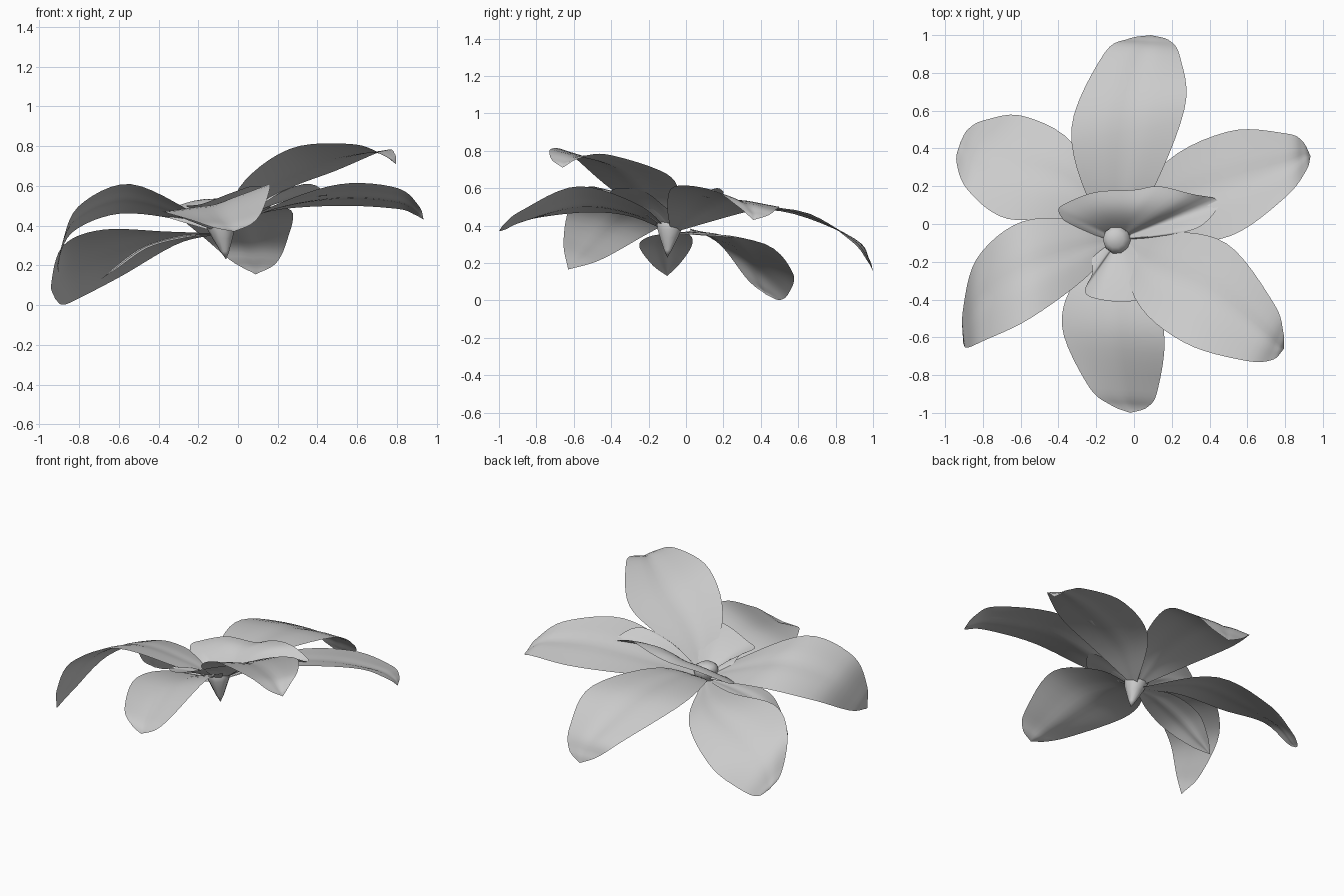
import bpy, bmesh, math
from mathutils import Vector

if "Cube" in bpy.data.objects:
    bpy.data.objects.remove(bpy.data.objects["Cube"])

BASE = (-0.08, -0.08, 0.36)


def spline(points, t):
    # Catmull-Rom through the points, t in 0..1
    p = [Vector(q) for q in points]
    n = len(p) - 1
    i = min(int(t * n), n - 1)
    f = t * n - i
    b, c = p[i], p[i + 1]
    a = p[i - 1] if i > 0 else b * 2 - c
    d = p[i + 2] if i + 2 <= n else c * 2 - b
    return 0.5 * (2 * b + (c - a) * f + (2 * a - 5 * b + 4 * c - d) * f * f
                  + (3 * b - a - 3 * c + d) * f ** 3)


def finish(name, bm):
    bmesh.ops.remove_doubles(bm, verts=bm.verts, dist=0.0005)
    bmesh.ops.dissolve_degenerate(bm, edges=bm.edges, dist=0.0005)
    bmesh.ops.recalc_face_normals(bm, faces=bm.faces)
    me = bpy.data.meshes.new(name)
    bm.to_mesh(me)
    bm.free()
    for f in me.polygons:
        f.use_smooth = True
    ob = bpy.data.objects.new(name, me)
    bpy.context.collection.objects.link(ob)
    return ob


def sheet(name, point, rows, cols):
    # Grid surface from a function of u (outward) and v (across)
    bm = bmesh.new()
    g = [[bm.verts.new(point(r / rows, c / cols)) for c in range(cols + 1)]
         for r in range(rows + 1)]
    for r in range(rows):
        for c in range(cols):
            bm.faces.new((g[r][c], g[r][c + 1], g[r + 1][c + 1], g[r + 1][c]))
    return finish(name, bm)


def petal(name, left, tip, right, bulge=0.0):
    # Surface between two edge curves sharing base and tip, with a midrib groove
    def point(u, v):
        p = spline([BASE] + left + [tip], u).lerp(spline([BASE] + right + [tip], u), v)
        fade = math.sin(math.pi * u)
        p.z += bulge * math.sin(math.pi * v) * fade
        p.z -= 0.01 * math.exp(-((v - 0.5) / 0.12) ** 2) * fade
        return p
    return sheet(name, point, 28, 14)


def fan_petal(name, outline, sag=0.0):
    # Ruffled petal spreading from the base to an open outline
    def point(u, v):
        p = Vector(BASE).lerp(spline(outline, v), u)
        p.z += sag * math.sin(math.pi * u) * math.sin(math.pi * v) ** 0.5 if 0 < v < 1 else 0
        return p
    return sheet(name, point, 12, 40)


# Six large outer petals
petal("petal_back",
      [(-.25, .15, .46), (-.33, .52, .475), (-.16, .9, .33), (-.03, .98, .22)],
      (.09, 1.0, .155),
      [(.1, .18, .48), (.27, .62, .475), (.245, .88, .32), (.19, .97, .21)], 0.01)
petal("petal_back_right",
      [(.15, .31, .47), (.5, .49, .5), (.8, .48, .485), (.89, .44, .455)],
      (.935, .36, .43),
      [(.2, -.1, .51), (.52, -.06, .61), (.8, .14, .59), (.91, .28, .5)], -0.005)
petal("petal_front_right",
      [(.2, -.04, .56), (.5, -.11, .68), (.74, -.42, .78), (.79, -.57, .76)],
      (.795, -.66, .71),
      [(.02, -.42, .61), (.27, -.63, .79), (.58, -.722, .81), (.73, -.72, .755)], -0.02)
petal("petal_front",
      [(-.31, -.3, .45), (-.38, -.55, .47), (-.24, -.86, .43), (-.12, -.96, .39)],
      (-.02, -1.0, .37),
      [(.06, -.25, .51), (.16, -.58, .61), (.125, -.88, .48), (.07, -.97, .41)], -0.025)
petal("petal_front_left",
      [(-.25, -.28, .48), (-.55, -.5, .61), (-.8, -.62, .5), (-.885, -.655, .31)],
      (-.905, -.63, .165),
      [(-.3, .02, .43), (-.6, .01, .46), (-.83, -.18, .37), (-.905, -.45, .22)], 0.01)
petal("petal_back_left",
      [(-.35, .02, .37), (-.68, .03, .38), (-.88, .18, .3), (-.94, .33, .11)],
      (-.92, .43, .03),
      [(-.3, .4, .31), (-.58, .57, .15), (-.79, .55, .04), (-.88, .5, .002)], 0.02)

# Three small inner petals
fan_petal("inner_petal_back",
          [(-.22, -.09, .4), (-.35, 0, .44), (-.4, .07, .46), (-.36, .11, .48),
           (-.2, .17, .53), (.0, .18, .54), (.13, .2, .58), (.3, .16, .6),
           (.45, .12, .55), (.37, .0, .61), (.24, -.05, .58), (.08, -.08, .48)], 0.06)
fan_petal("inner_petal_front",
          [(-.16, -.12, .4), (-.22, -.18, .45), (-.22, -.26, .48), (-.26, -.36, .5),
           (-.18, -.4, .51), (-.02, -.41, .57), (.08, -.36, .6), (.15, -.22, .58),
           (.09, -.1, .49)], 0.02)
petal("inner_petal_left",
      [(-.26, -.2, .34), (-.45, -.25, .29), (-.6, -.18, .19)], (-.69, -.1, .13),
      [(-.28, .02, .35), (-.48, .03, .29), (-.61, -.03, .2)], 0.01)

# Tapered stem base with rounded centre button, leaning slightly
profile = [(0, .23), (.022, .27), (.05, .335), (.068, .38), (.074, .41),
           (.07, .44), (.045, .46), (0, .468)]
bm = bmesh.new()
sides = 10
rings = []
for rad, z in profile:
    k = (z - .23) / .238
    cx, cy = -.06 - .04 * k, -.1 + .02 * k
    rings.append([bm.verts.new((cx + rad * math.cos(2 * math.pi * s / sides),
                                cy + rad * math.sin(2 * math.pi * s / sides), z))
                  for s in range(sides)])
for lo, hi in zip(rings, rings[1:]):
    for s in range(sides):
        t = (s + 1) % sides
        bm.faces.new((lo[s], lo[t], hi[t], hi[s]))
finish("flower_centre", bm)
